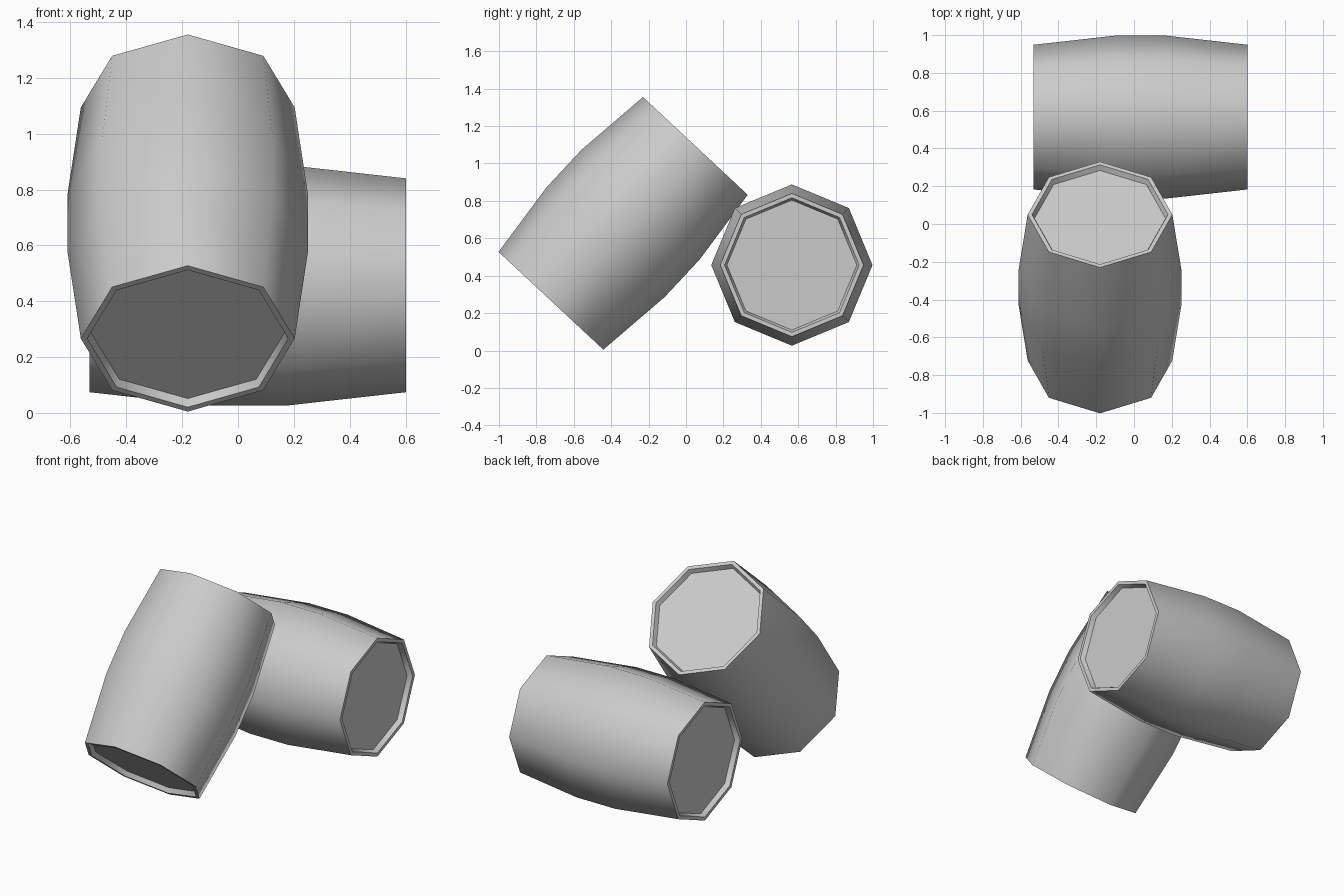
import bpy, bmesh, math
from mathutils import Matrix, Vector

if "Cube" in bpy.data.objects:
    bpy.data.objects.remove(bpy.data.objects["Cube"])

SIDES = 8
# Half profile (radius, distance along the axis): recessed lid, rim, bulging side
HALF = [(0.347, 0.536), (0.36, 0.566), (0.383, 0.566), (0.431, 0.137)]
PROFILE = HALF + [(r, -h) for r, h in reversed(HALF)]


def barrel(name, centre, tilt):
    bm = bmesh.new()
    rings = []
    for r, h in PROFILE:
        rings.append([bm.verts.new((r * math.cos(a), r * math.sin(a), h))
                      for a in (2 * math.pi * i / SIDES for i in range(SIDES))])
    # Staves and rims
    for upper, lower in zip(rings, rings[1:]):
        for i in range(SIDES):
            j = (i + 1) % SIDES
            bm.faces.new((upper[i], lower[i], lower[j], upper[j]))
    # Lids
    bm.faces.new(rings[0])
    bm.faces.new(rings[-1][::-1])
    bmesh.ops.recalc_face_normals(bm, faces=bm.faces)
    bmesh.ops.transform(bm, matrix=Matrix.Translation(Vector(centre)) @ tilt,
                        verts=bm.verts)
    mesh = bpy.data.meshes.new(name)
    bm.to_mesh(mesh)
    bm.free()
    obj = bpy.data.objects.new(name, mesh)
    bpy.context.collection.objects.link(obj)
    bpy.ops.object.select_all(action='DESELECT')
    obj.select_set(True)
    bpy.context.view_layer.objects.active = obj
    bpy.ops.object.shade_smooth_by_angle(angle=math.radians(55))
    return obj


# Barrel lying on its side, axis along x
barrel("lying_barrel", (0.035, 0.566, 0.457), Matrix.Rotation(math.pi / 2, 4, 'Y'))

# Barrel leaning back against the lying one
barrel("leaning_barrel", (-0.18, -0.336, 0.68),
       Matrix.Rotation(math.radians(-43), 4, 'X'))
